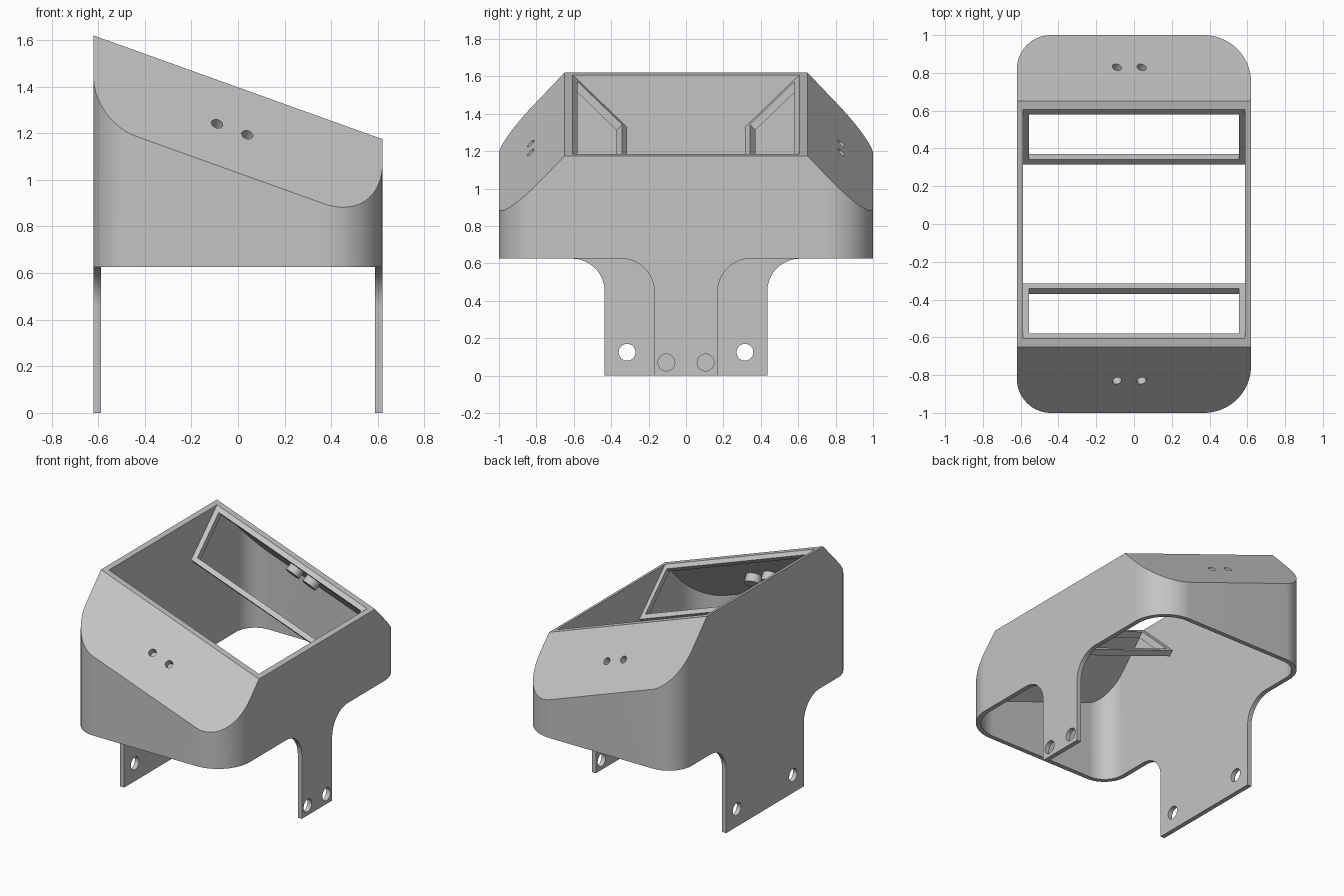
import bpy, bmesh
from math import sin, cos, pi
from mathutils import Vector

if "Cube" in bpy.data.objects:
    bpy.data.objects.remove(bpy.data.objects["Cube"])

SLOPE, DROP = 0.359, 1.049          # sideways tilt of the top, fall of the end slopes
TOP_Z, RIM_Y, WALL = 1.397, 0.65, 0.032
BOTTOM = 0.625

grey = bpy.data.materials.new("plain grey")
grey.use_nodes = True
grey.diffuse_color = (0.55, 0.55, 0.55, 1)
grey.node_tree.nodes["Principled BSDF"].inputs["Base Color"].default_value = grey.diffuse_color


def make(name, bm):
    bmesh.ops.recalc_face_normals(bm, faces=bm.faces)
    mesh = bpy.data.meshes.new(name)
    bm.to_mesh(mesh)
    bm.free()
    mesh.materials.append(grey)
    ob = bpy.data.objects.new(name, mesh)
    bpy.context.collection.objects.link(ob)
    return ob


def prism(points, vector):
    bm = bmesh.new()
    face = bm.faces.new([bm.verts.new(p) for p in points])
    new = bmesh.ops.extrude_face_region(bm, geom=[face])["geom"]
    bmesh.ops.translate(bm, vec=vector, verts=[v for v in new if isinstance(v, bmesh.types.BMVert)])
    return bm


def arc(cx, cy, r, start, end, steps=20):
    angles = [start + (end - start) * i / steps for i in range(steps + 1)]
    return [(cx + r * cos(a), cy + r * sin(a)) for a in angles]


def combine(target, tool, operation):
    mod = target.modifiers.new("cut", "BOOLEAN")
    mod.operation, mod.object, mod.solver = operation, tool, "EXACT"
    graph = bpy.context.evaluated_depsgraph_get()
    mesh = bpy.data.meshes.new_from_object(target.evaluated_get(graph))
    target.modifiers.clear()
    target.data = mesh
    bpy.data.objects.remove(tool)


def rod(centre, axis, radius, length):
    bm = bmesh.new()
    bmesh.ops.create_cone(bm, cap_ends=True, segments=32, radius1=radius, radius2=radius, depth=length)
    turn = Vector((0, 0, 1)).rotation_difference(axis)
    bmesh.ops.rotate(bm, cent=(0, 0, 0), matrix=turn.to_matrix(), verts=bm.verts)
    bmesh.ops.translate(bm, vec=centre, verts=bm.verts)
    return make("rod", bm)


def hood_solid(name, inset, z0, planes):
    # rounded plan, sliced by the sloping planes
    x, y = 0.62 - inset, 1.0 - inset
    big, small = 0.25 - inset, 0.18 - inset
    plan = (arc(x - big, y - big, big, pi / 2, 0) + arc(x - big, big - y, big, 0, -pi / 2)
            + arc(small - x, small - y, small, -pi / 2, -pi)
            + arc(small - x, y - small, small, pi, pi / 2))
    bm = prism([(px, py, z0) for px, py in plan], (0, 0, 2 - z0))
    for point, normal in planes:
        cut = bmesh.ops.bisect_plane(bm, geom=bm.verts[:] + bm.edges[:] + bm.faces[:],
                                     plane_co=point, plane_no=normal, clear_outer=True)
        edges = [e for e in cut["geom_cut"] if isinstance(e, bmesh.types.BMEdge)]
        bmesh.ops.edgeloop_fill(bm, edges=edges)
    return make(name, bm)


def end_planes(rim):
    return [((0, s * rim, TOP_Z), Vector((SLOPE, s * DROP, 1)).normalized()) for s in (-1, 1)]


# hollow hood, open at the top and the bottom
top_plane = ((0, 0, TOP_Z), Vector((SLOPE, 0, 1)).normalized())
hood = hood_solid("hood_with_legs", 0, 0, end_planes(RIM_Y) + [top_plane])
inner_rim = RIM_Y - 0.044
combine(hood, hood_solid("cavity", WALL, -0.2, end_planes(inner_rim)), "DIFFERENCE")

# trim the skirt, leaving a narrow leg on the left and a wide one on the right
for side, half in ((1, 0.17), (-1, 0.435)):
    for s in (-1, 1):
        r = 0.175
        outline = ([(half, -0.1)] + arc(half + r, BOTTOM - r, r, pi, pi / 2)
                   + [(1.2, BOTTOM), (1.2, -0.1)])
        trim = prism([(-0.1 * side, s * y, z) for y, z in outline], (1.1 * side, 0, 0))
        combine(hood, make("trim", trim), "DIFFERENCE")

# bolt holes in the legs
for side, y, z in ((1, 0.105, 0.07), (-1, 0.315, 0.125)):
    for s in (-1, 1):
        combine(hood, rod((0.6 * side, s * y, z), Vector((1, 0, 0)), 0.045, 0.2), "DIFFERENCE")

# screw bosses behind both end slopes, with blind holes from outside
for s in (-1, 1):
    normal = Vector((SLOPE, s * DROP, 1)).normalized()
    for x in (-0.09, 0.04):
        spot = Vector((x, s * 0.83, TOP_Z - SLOPE * x - DROP * (0.83 - RIM_Y)))
        combine(hood, rod(spot - normal * 0.05, normal, 0.052, 0.076), "UNION")
        combine(hood, rod(spot - normal * 0.02, normal, 0.025, 0.1), "DIFFERENCE")

parts = [hood]

# slanted window frames under the top opening
for s, name in ((-1, "front_window_frame"), (1, "back_window_frame")):
    def corner(x, u):
        return (x, s * (inner_rim - 0.291 * u), TOP_Z - SLOPE * x - 0.28 * u)

    bm = bmesh.new()
    rings = []
    for half, low, high in ((0.59, 0, 1), (0.557, 0.09, 0.91)):
        spots = ((-half, low), (half, low), (half, high), (-half, high))
        rings.append([bm.verts.new(corner(*p)) for p in spots])
    outer, inner = rings
    for i in range(4):
        j = (i + 1) % 4
        bm.faces.new((outer[i], outer[j], inner[j], inner[i]))
    new = bmesh.ops.extrude_face_region(bm, geom=bm.faces[:])["geom"]
    bmesh.ops.translate(bm, vec=(0, s * 0.03, -0.03),
                        verts=[v for v in new if isinstance(v, bmesh.types.BMVert)])
    parts.append(make(name, bm))

# smooth the rounded corners, keep the edges crisp
bpy.ops.object.select_all(action="DESELECT")
for ob in parts:
    ob.select_set(True)
bpy.context.view_layer.objects.active = hood
bpy.ops.object.shade_smooth_by_angle(angle=pi / 9)
